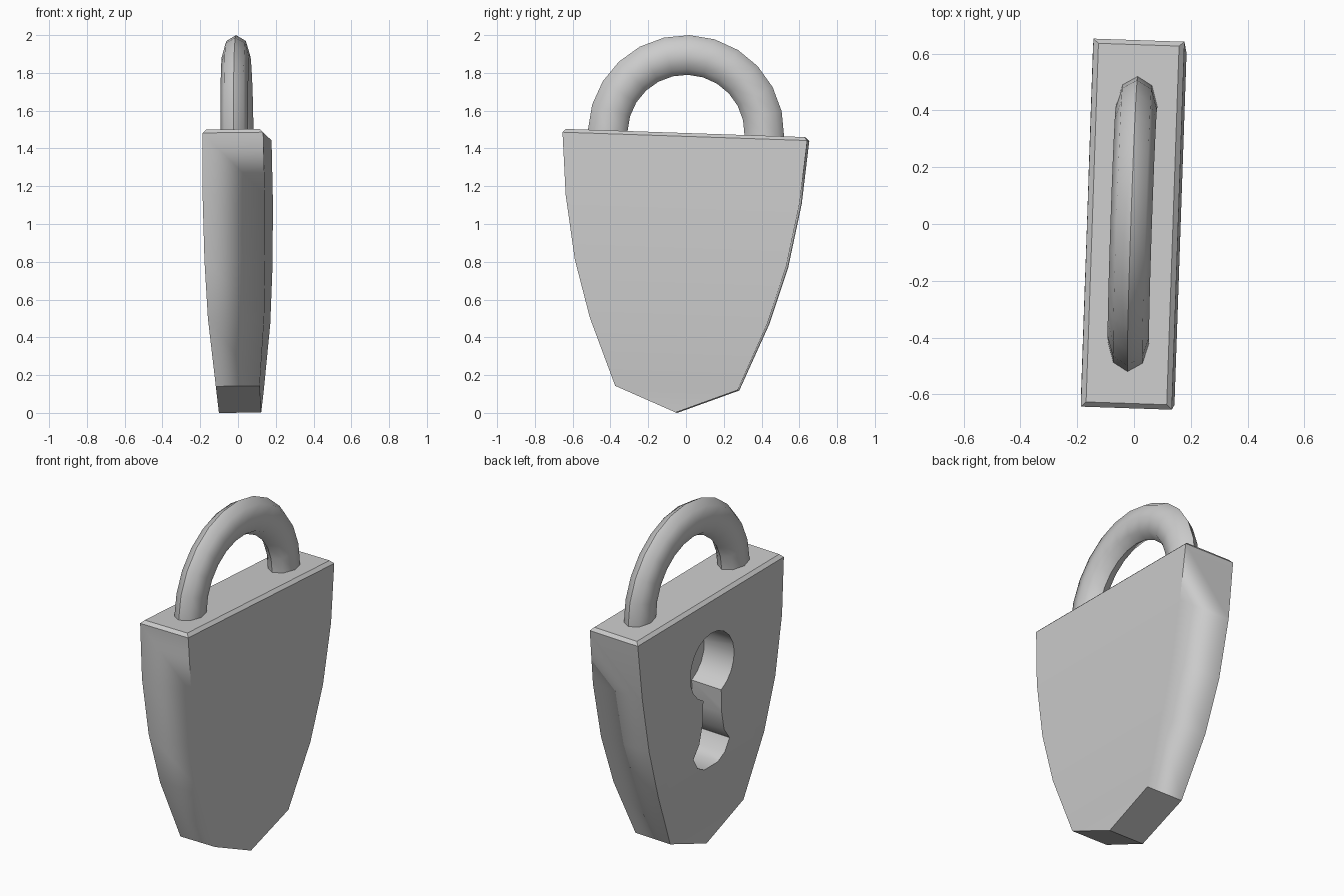
import bpy, bmesh, math
from mathutils import Matrix, Euler

cube = bpy.data.objects.get("Cube")
if cube:
    bpy.data.objects.remove(cube, do_unlink=True)

# Single grey material
grey = bpy.data.materials.new("plain_grey")
grey.use_nodes = True
GREY = (0.6, 0.6, 0.6, 1)
grey.diffuse_color = GREY
grey.node_tree.nodes["Principled BSDF"].inputs["Base Color"].default_value = GREY

# The whole lock leans a little; its local origin is the middle of the body's top
LEAN = Matrix.Translation((-0.005, 0, 1.48)) @ Euler((-0.034, -0.012, -0.034)).to_matrix().to_4x4()


def make_object(name, bm):
    bmesh.ops.recalc_face_normals(bm, faces=bm.faces)
    mesh = bpy.data.meshes.new(name)
    bm.to_mesh(mesh)
    bm.free()
    mesh.materials.append(grey)
    obj = bpy.data.objects.new(name, mesh)
    bpy.context.collection.objects.link(obj)
    obj.matrix_world = LEAN
    return obj


def select_only(obj):
    bpy.ops.object.select_all(action='DESELECT')
    obj.select_set(True)
    bpy.context.view_layer.objects.active = obj


# Body: shield-shaped rows of (height, half width, half thickness)
ROWS = [(0, 0.65, 0.16), (-0.35, 0.62, 0.165), (-0.69, 0.56, 0.161),
        (-0.995, 0.47, 0.149), (-1.35, 0.325, 0.116)]
bm = bmesh.new()
rings = [[bm.verts.new((sx * t, sy * w, z))
          for sx, sy in ((-1, -1), (1, -1), (1, 1), (-1, 1))] for z, w, t in ROWS]
top = bm.faces.new(rings[0])
for a, b in zip(rings, rings[1:]):
    for i in range(4):
        j = (i + 1) % 4
        bm.faces.new((a[i], a[j], b[j], b[i]))
last = rings[-1]
tip = [bm.verts.new((x, 0, -1.48)) for x in (-0.112, 0.112)]
bm.faces.new((last[0], last[1], tip[1], tip[0]))
bm.faces.new((last[2], last[3], tip[0], tip[1]))
bm.faces.new((last[1], last[2], tip[1]))
bm.faces.new((last[3], last[0], tip[0]))
bmesh.ops.bevel(bm, geom=list(top.edges), offset=0.018, segments=1, affect='EDGES')
body = make_object("lock_body", bm)

# Keyhole cutter: round head, narrow neck, flared foot with a curved bottom
HEAD_Z, HEAD_R = -0.40, 0.195
half = [(HEAD_R * math.sin(a), HEAD_Z + HEAD_R * math.cos(a))
        for a in (math.radians(156) * i / 9 for i in range(10))]
half += [(0.085, -0.72), (0.11, -0.83), (0.16, -0.9), (0.12, -0.97), (0.06, -1.005)]
outline = half + [(-y, z) for y, z in reversed(half[1:])]
bm = bmesh.new()
face = bm.faces.new([bm.verts.new((-0.3, y, z)) for y, z in outline])
ext = bmesh.ops.extrude_face_region(bm, geom=[face])
bmesh.ops.translate(bm, vec=(0.335, 0, 0),
                    verts=[v for v in ext["geom"] if isinstance(v, bmesh.types.BMVert)])
cutter = make_object("keyhole_cutter", bm)
cutter.hide_render = True

cut = body.modifiers.new("keyhole", 'BOOLEAN')
cut.operation = 'DIFFERENCE'
cut.solver = 'EXACT'
cut.object = cutter
bpy.context.view_layer.update()
select_only(body)
bpy.ops.object.modifier_apply(modifier=cut.name)
bpy.data.objects.remove(cutter, do_unlink=True)

# Body shading: crisp edges, except the softly shaded sides of the plain face
bm = bmesh.new()
bm.from_mesh(body.data)
for f in bm.faces:
    f.smooth = True
    f.material_index = 0
for e in bm.edges:
    mid = (e.verts[0].co + e.verts[1].co) / 2
    soft = mid.x > 0.1 and -1.34 < mid.z < -0.3
    e.smooth = soft or e.calc_face_angle(0) < math.radians(35)
bm.to_mesh(body.data)
bm.free()
weighted = body.modifiers.new("weighted_normals", 'WEIGHTED_NORMAL')
weighted.weight = 100
weighted.keep_sharp = True

# Shackle: flattened eight-sided tube swept over a half circle into the body
ARC_R, TUBE_R, TUBE_X, SIDES, STEPS = 0.415, 0.105, 0.073, 8, 12
bm = bmesh.new()
path = [(0, -0.1)] + [(math.pi * i / STEPS, 0) for i in range(STEPS + 1)] + [(math.pi, -0.1)]
loops = []
for ang, drop in path:
    loop = []
    for k in range(SIDES):
        c = 2 * math.pi * k / SIDES
        r = ARC_R + TUBE_R * math.cos(c)
        loop.append(bm.verts.new((TUBE_X * math.sin(c), r * math.cos(ang),
                                  r * math.sin(ang) + drop)))
    loops.append(loop)
for a, b in zip(loops, loops[1:]):
    for k in range(SIDES):
        n = (k + 1) % SIDES
        bm.faces.new((a[k], a[n], b[n], b[k]))
bm.faces.new(loops[0])
bm.faces.new(loops[-1])
shackle = make_object("shackle", bm)
select_only(shackle)
bpy.ops.object.shade_smooth_by_angle(angle=math.radians(60))
